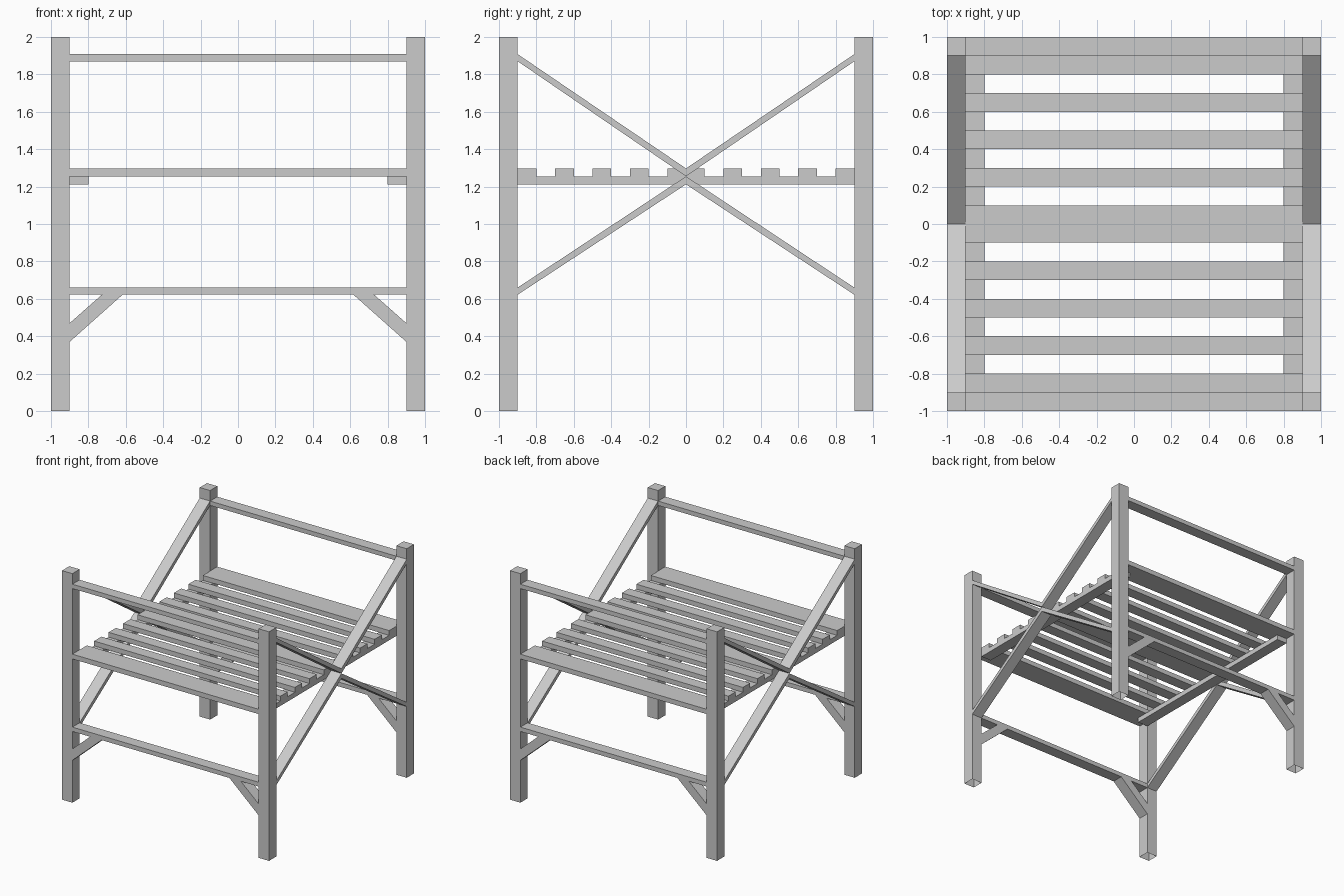
import bpy, bmesh

if "Cube" in bpy.data.objects:
    bpy.data.objects.remove(bpy.data.objects["Cube"])


def make(name, bm):
    bmesh.ops.recalc_face_normals(bm, faces=bm.faces)
    me = bpy.data.meshes.new(name)
    bm.to_mesh(me)
    bm.free()
    ob = bpy.data.objects.new(name, me)
    bpy.context.collection.objects.link(ob)
    return ob


def prism(name, pts, a, b, axis, mirror="", open_bottom=False):
    """Extrude a profile from a to b: axis 'x' uses (y, z), axis 'y' uses (x, z)."""
    bm = bmesh.new()
    place = (lambda p, t: (t, p[0], p[1])) if axis == "x" else (lambda p, t: (p[0], t, p[1]))
    face = bm.faces.new([bm.verts.new(place(p, a)) for p in pts])
    ext = bmesh.ops.extrude_face_region(bm, geom=[face], use_keep_orig=True)
    move = (b - a, 0, 0) if axis == "x" else (0, b - a, 0)
    bmesh.ops.translate(bm, vec=move, verts=[g for g in ext["geom"] if isinstance(g, bmesh.types.BMVert)])
    bmesh.ops.recalc_face_normals(bm, faces=bm.faces)
    if open_bottom:
        low = [f for f in bm.faces if all(abs(v.co.z) < 1e-5 for v in f.verts)]
        bmesh.ops.delete(bm, geom=low, context="FACES")
    ob = make(name, bm)
    if mirror:
        m = ob.modifiers.new("mirror", "MIRROR")
        m.use_axis = ("x" in mirror, "y" in mirror, False)
        m.use_mirror_merge = False
    return ob


def rect(u0, u1, z0, z1):
    return [(u0, z0), (u1, z0), (u1, z1), (u0, z1)]


# four corner posts, open at the foot
prism("corner_posts", rect(0.9, 1, 0, 2), 0.9, 1, "y", "xy", open_bottom=True)

# upper and lower cross rails, front and back
for name, z0, z1 in (("top_rails", 1.87, 1.908), ("lower_rails", 0.622, 0.66)):
    prism(name, rect(-0.9, 0.9, z0, z1), 0.9, 1, "y", "y")

# angled corner braces below the lower rails
prism("corner_braces", [(0.9, 0.37), (0.9, 0.47), (0.728, 0.622), (0.617, 0.622)], 0.9, 1, "y", "xy")

# crossed side bars: upper V and lower inverted V, meeting at the centre
prism("side_bars_upper", [(-0.9, 1.87), (0, 1.255), (0.9, 1.87), (0.9, 1.908), (0, 1.297), (-0.9, 1.908)],
      0.9, 1, "x", "x")
prism("side_bars_lower", [(-0.9, 0.66), (0, 1.255), (0.9, 0.66), (0.9, 0.622), (0, 1.212), (-0.9, 0.622)],
      0.9, 1, "x", "x")

# bearers under the seat
prism("seat_bearers", rect(-0.9, 0.9, 1.212, 1.255), 0.8, 0.9, "x", "x")

# seat slats: wide end slats, narrow slats between, wide middle slat
seat = rect(-0.9, 0.9, 1.255, 1.297)
prism("end_slats", seat, 0.8, 1, "y", "y")
for i, y in enumerate((0.2, 0.4, 0.6)):
    prism(f"seat_slats_{i + 1}", seat, y, y + 0.1, "y", "y")
prism("middle_slat", seat, -0.1, 0.1, "y")
